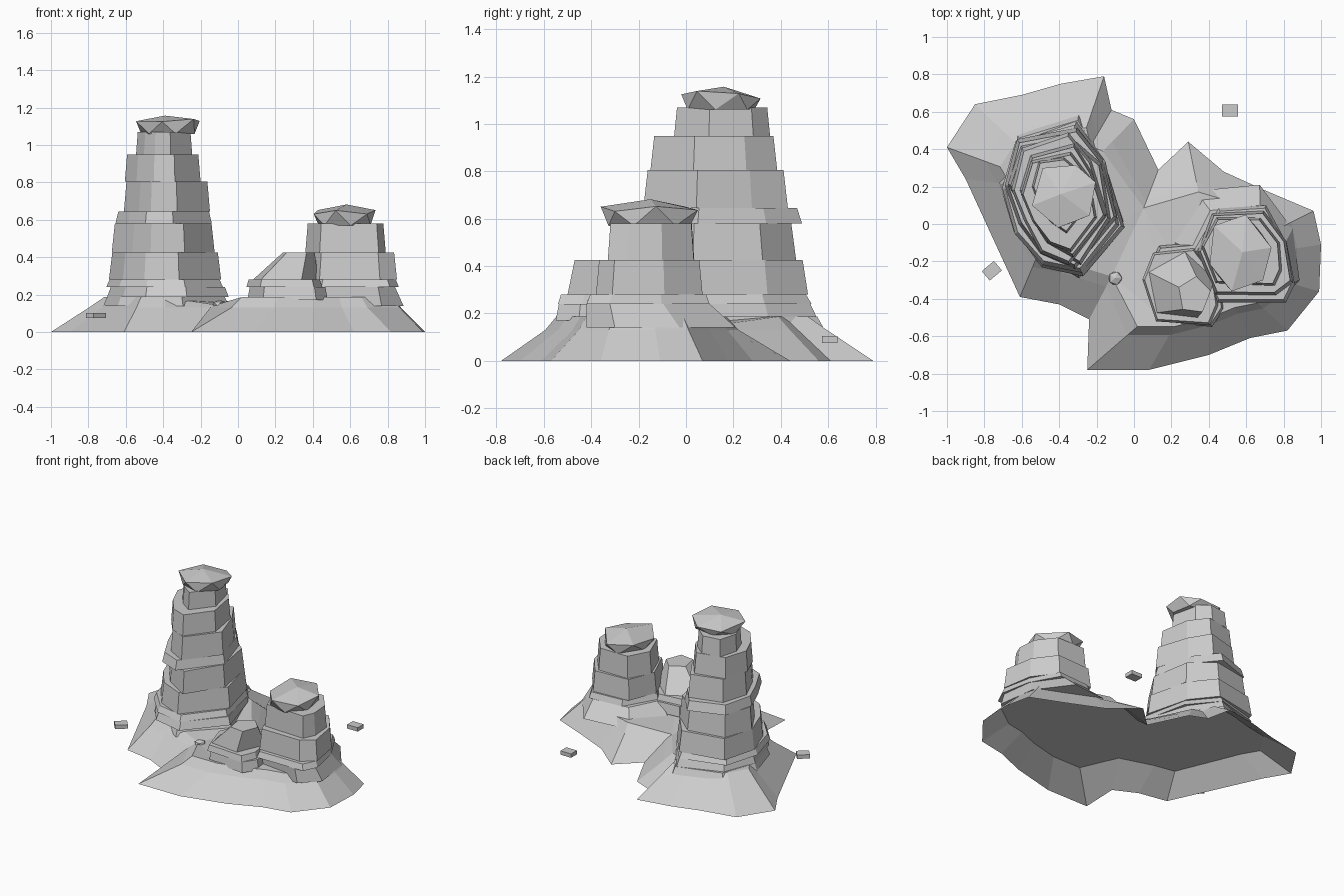
import bpy
import bmesh
import math
import random
from mathutils import Vector

random.seed(4)

default_cube = bpy.data.objects.get("Cube")
if default_cube:
    bpy.data.objects.remove(default_cube, do_unlink=True)

# Single stone colour
stone = bpy.data.materials.new("grey_stone")
stone.use_nodes = True
stone_colour = (0.6, 0.6, 0.6, 1)
stone.diffuse_color = stone_colour
stone.node_tree.nodes["Principled BSDF"].inputs["Base Color"].default_value = stone_colour

# Cross-section outlines in a unit box, anticlockwise
TALL = [(0.65, 0), (1, 0.36), (0.86, 0.77), (0.6, 1), (0.12, 0.92), (0, 0.6), (0.14, 0.3), (0.33, 0.11)]
SHORT = [(0.2, 0.03), (0.88, 0), (1, 0.2), (0.95, 0.65), (0.7, 1), (0.2, 0.96), (0, 0.55)]


def regular(sides, phase):
    """Regular polygon outline."""
    angles = [phase + math.tau * i / sides for i in range(sides)]
    return [(math.cos(a), math.sin(a)) for a in angles]


def finish(name, mesh_builder, recalculate=True):
    """Turn a bmesh into a flat shaded stone object."""
    if recalculate:
        bmesh.ops.recalc_face_normals(mesh_builder, faces=mesh_builder.faces)
    mesh = bpy.data.meshes.new(name)
    mesh_builder.to_mesh(mesh)
    mesh_builder.free()
    mesh.materials.append(stone)
    rock = bpy.data.objects.new(name, mesh)
    bpy.context.collection.objects.link(rock)
    return rock


def bridge(mesh_builder, lower, upper):
    """Join two vertex rings of equal length with quads."""
    count = len(lower)
    for i in range(count):
        j = (i + 1) % count
        mesh_builder.faces.new((lower[i], lower[j], upper[j], upper[i]))


def roughen(outline, wobble):
    """Shift outline points at random, then refit to the unit box exactly."""
    points = [[t + random.uniform(-wobble, wobble) for t in p] for p in outline]
    fitted = []
    for axis in range(2):
        values = [p[axis] for p in points]
        low, high = min(values), max(values)
        fitted.append([(t - low) / (high - low) for t in values])
    return list(zip(*fitted))


def place(mesh_builder, ring, box, height, scale=1.0):
    """Add a ring fitted to a box (x0, x1, y0, y1), scaled about its middle."""
    x0, x1, y0, y1 = box
    verts = []
    for u, v in ring:
        u, v = [(t - 0.5) * scale + 0.5 for t in (u, v)]
        verts.append(mesh_builder.verts.new((x0 + u * (x1 - x0), y0 + v * (y1 - y0), height)))
    return verts


def tier(name, outline, bottom, top, box, top_box=None, taper=0.94):
    """One tapering rock layer with flat ends."""
    bm = bmesh.new()
    ring = roughen(outline, 0.035)
    lower = place(bm, ring, box, bottom)
    upper = place(bm, ring, top_box or box, top, 1 if top_box else taper)
    bridge(bm, lower, upper)
    bm.faces.new(lower)
    bm.faces.new(upper)
    return finish(name, bm)


def cap(name, bottom, brim, peak, box, apex, sides=6):
    """Faceted capstone: twisted undercut below the brim, low peak above."""
    bm = bmesh.new()
    lower = place(bm, roughen(regular(sides, -1.3), 0.08), box, bottom, 0.84)
    upper = place(bm, roughen(regular(sides, -1.3 + math.pi / sides), 0.1), box, brim)
    for vert in upper:
        vert.co.z += random.uniform(-0.025, 0.01)
    bm.faces.new(lower)
    tip = bm.verts.new((*apex, peak))
    for i in range(sides):
        j = (i + 1) % sides
        bm.faces.new((lower[i], lower[j], upper[i]))
        bm.faces.new((lower[j], upper[j], upper[i]))
        bm.faces.new((upper[i], upper[j], tip))
    return finish(name, bm)


# Open-bottomed base: rim points grouped by the hub their slope climbs towards,
# with the climb to the shelf, the climb to the crest and the crest height
tall_hub, short_hub, saddle_hub = Vector((-0.37, 0.18)), Vector((0.42, -0.2)), Vector((0, -0.05))
base_groups = [
    (tall_hub, 0.32, 0.45, 0.186,
     [(-0.9, 0.24), (-1, 0.41), (-0.85, 0.64), (-0.6, 0.69), (-0.39, 0.75),
      (-0.16, 0.79), (-0.12, 0.61), (0, 0.56)]),
    (saddle_hub, 0.5, 0.6, 0.145, [(0.13, 0.29)]),
    (short_hub, 0.34, 0.42, 0.186, [(0.29, 0.44)]),
    (short_hub, 0.22, 0.3, 0.186,
     [(0.48, 0.28), (0.7, 0.18), (0.96, 0.07), (1, -0.11), (0.99, -0.36)]),
    (short_hub, 0.32, 0.4, 0.186,
     [(0.82, -0.57), (0.62, -0.61), (0.4, -0.7), (0.08, -0.78), (-0.25, -0.78)]),
    (saddle_hub, 0.38, 0.5, 0.145, [(-0.24, -0.51)]),
    (tall_hub, 0.28, 0.38, 0.186, [(-0.4, -0.43), (-0.61, -0.39)]),
]
shelf_height = 0.13
bm = bmesh.new()
rim, shelf, crest = [], [], []
for hub, shelf_climb, crest_climb, crest_height, points in base_groups:
    for point in points:
        flat = Vector(point)
        rim.append(bm.verts.new((*flat, 0)))
        shelf.append(bm.verts.new((*flat.lerp(hub, shelf_climb), shelf_height)))
        crest.append(bm.verts.new((*flat.lerp(hub, crest_climb), crest_height)))
ceiling_points = [vert.co.copy() for vert in shelf]
bridge(bm, rim, shelf)
bridge(bm, shelf, crest)
bmesh.ops.triangulate(bm, faces=[bm.faces.new(crest)])
finish("sloping_base", bm)

# Flat underside closing the hollow base
bm = bmesh.new()
underside = bm.faces.new([bm.verts.new(p) for p in ceiling_points])
underside.normal_update()
if underside.normal.z > 0:
    underside.normal_flip()
finish("hollow_ceiling", bm, recalculate=False)

# Tall tower layers: bottom, top, box at the bottom
tall_layers = [
    (0.14, 0.187, (-0.72, -0.05, -0.29, 0.58)),
    (0.187, 0.24, (-0.7, -0.05, -0.28, 0.55)),
    (0.24, 0.28, (-0.705, -0.08, -0.26, 0.53)),
    (0.28, 0.425, (-0.69, -0.09, -0.24, 0.515)),
    (0.425, 0.58, (-0.675, -0.125, -0.22, 0.465)),
    (0.58, 0.645, (-0.655, -0.14, -0.22, 0.49)),
    (0.645, 0.805, (-0.61, -0.15, -0.18, 0.43)),
    (0.805, 0.95, (-0.605, -0.2, -0.15, 0.385)),
    (0.95, 1.07, (-0.545, -0.245, -0.05, 0.355)),
]
for number, (bottom, top, box) in enumerate(tall_layers):
    tier(f"tall_tower_layer_{number}", TALL, bottom, top, box)
cap("tall_tower_cap", 1.06, 1.13, 1.157, (-0.545, -0.205, -0.02, 0.315), (-0.39, 0.16))

# Short tower layers
tier("short_tower_foot", SHORT, 0.14, 0.24, (0.19, 0.885, -0.42, 0.21), (0.3, 0.84, -0.42, 0.1))
short_layers = [
    (0.24, 0.28, (0.32, 0.86, -0.42, 0.1)),
    (0.28, 0.425, (0.34, 0.85, -0.38, 0.07)),
    (0.425, 0.58, (0.36, 0.79, -0.33, 0.035)),
]
for number, (bottom, top, box) in enumerate(short_layers):
    tier(f"short_tower_layer_{number}", SHORT, bottom, top, box)
cap("short_tower_cap", 0.57, 0.645, 0.682, (0.405, 0.735, -0.36, 0.05), (0.58, -0.15))

# Low spire leaning on the short tower
tier("spire_lower_ledge", SHORT, 0.17, 0.24, (0.05, 0.48, -0.55, -0.1))
tier("spire_upper_ledge", SHORT, 0.24, 0.28, (0.045, 0.45, -0.54, -0.13))
tier("spire", regular(5, 0.2), 0.28, 0.425, (0.08, 0.43, -0.5, -0.15), (0.24, 0.41, -0.47, -0.28))

# Loose pebble in the saddle
bm = bmesh.new()
bmesh.ops.create_icosphere(bm, subdivisions=1, radius=0.04)
pebble = finish("pebble", bm)
pebble.location = (-0.1, -0.29, 0.15)
pebble.scale.z = 0.55

# Two small floating slabs
for name, spot, turn in (("back_slab", (0.513, 0.607, 0.09), 0),
                         ("side_slab", (-0.76, -0.25, 0.088), 40)):
    bm = bmesh.new()
    bmesh.ops.create_cube(bm, size=1)
    slab = finish(name, bm)
    slab.location = spot
    slab.scale = (0.085, 0.066, 0.028)
    slab.rotation_euler.z = math.radians(turn)
